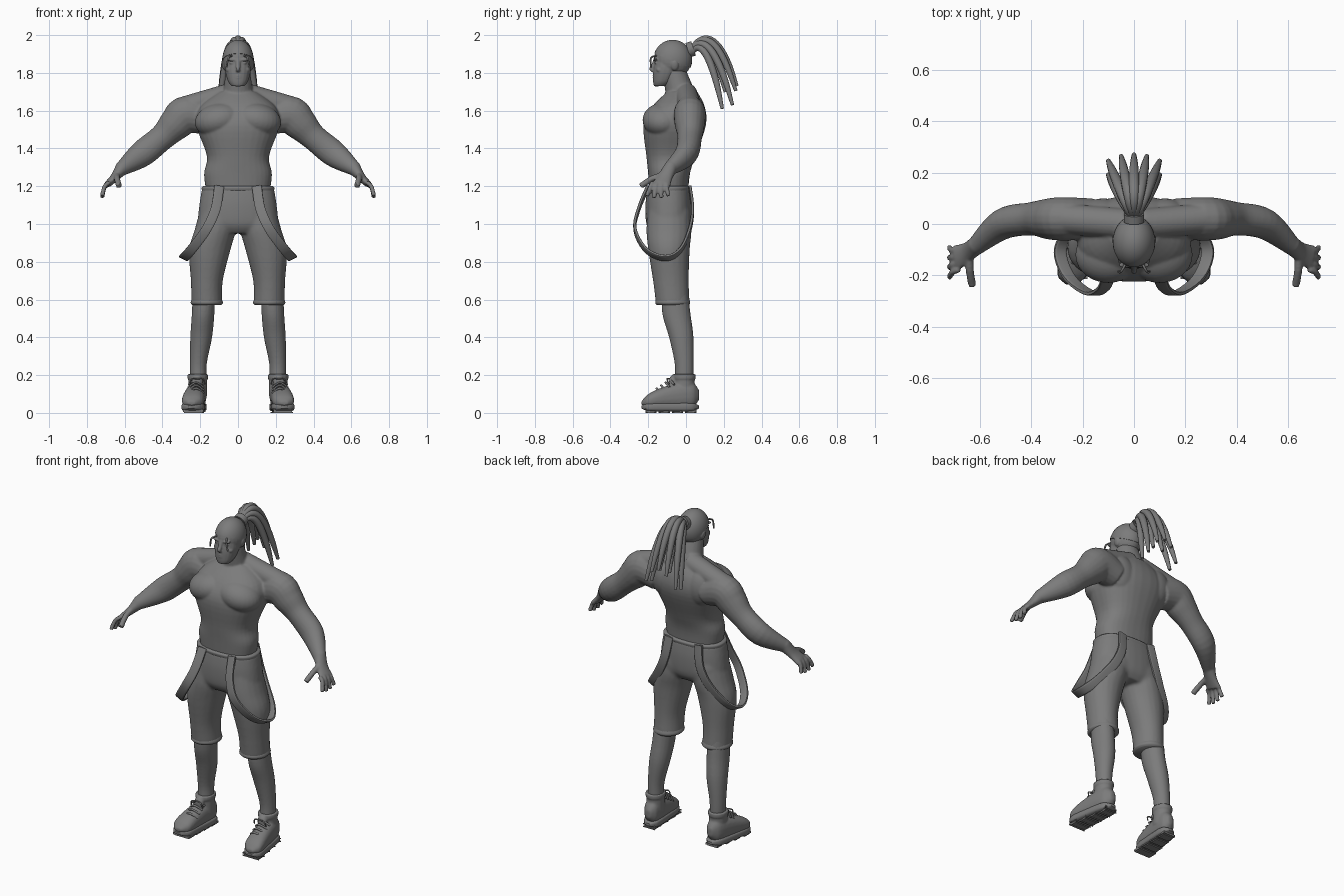
import bpy, bmesh, math
from mathutils import Vector, Matrix

if "Cube" in bpy.data.objects:
    bpy.data.objects.remove(bpy.data.objects["Cube"])

GREY = (0.2, 0.2, 0.2, 1)
grey = bpy.data.materials.new("plain grey")
grey.use_nodes = True
grey.diffuse_color = GREY
grey.node_tree.nodes["Principled BSDF"].inputs["Base Color"].default_value = GREY

X, Y, Z = Matrix.Identity(3)
LEFT, RIGHT = 1, -1
SIDES = (LEFT, RIGHT)


def spline(keys, steps):
    """Smooth interpolation of keys (x, y, z, radius a, radius b)."""
    keys = [Vector(key) for key in keys]
    result = []
    for i, (start, end) in enumerate(zip(keys, keys[1:])):
        before = keys[max(i - 1, 0)]
        after = keys[min(i + 2, len(keys) - 1)]
        leave, arrive = (end - before) / 2, (after - start) / 2
        for j in range(steps):
            t = j / steps
            ease = t * t * (3 - 2 * t)
            bend = leave * t * (1 - t) ** 2 - arrive * t * t * (1 - t)
            result.append(start.lerp(end, ease) + bend)
    return result + [keys[-1]]


def superellipse(value, power):
    return math.copysign(abs(value) ** (2 / power), value)


def sweep(bm, keys, side=LEFT, axis=None, wide=X, power=2, sides=20, steps=5):
    """Skin rings along a path; a given axis keeps every ring in one direction."""
    points = spline(keys, steps)
    rings = []
    for i, point in enumerate(points):
        ahead, behind = points[min(i + 1, len(points) - 1)], points[max(i - 1, 0)]
        along = axis or (ahead - behind).to_3d().normalized()
        across = (wide - along * wide.dot(along)).normalized()
        over = along.cross(across)
        ring = []
        for j in range(sides):
            angle = math.tau * (j + 0.5) / sides
            place = point.to_3d()
            place += across * point[3] * superellipse(math.cos(angle), power)
            place += over * point[4] * superellipse(math.sin(angle), power)
            ring.append(bm.verts.new((place.x * side, place.y, place.z)))
        rings.append(ring)
    for ring, following in zip(rings, rings[1:]):
        for j in range(sides):
            k = (j + 1) % sides
            bm.faces.new((ring[j], ring[k], following[k], following[j]))
    bm.faces.new(reversed(rings[0]))
    bm.faces.new(rings[-1])


def tube(bm, points, radius, depth=None, **options):
    sweep(bm, [(*point, radius, depth or radius) for point in points], **options)


def ball(bm, centre, size, side=LEFT, tilt=0):
    x, y, z = centre
    matrix = (Matrix.Translation((x * side, y, z)) @ Matrix.Rotation(tilt * side, 4, "Y")
              @ Matrix.Diagonal((*size, 1)))
    bmesh.ops.create_uvsphere(bm, u_segments=28, v_segments=18, radius=1, matrix=matrix)


def finish(name, bm, voxel=None, soften_steps=4):
    bmesh.ops.recalc_face_normals(bm, faces=bm.faces[:])
    mesh = bpy.data.meshes.new(name)
    bm.to_mesh(mesh)
    bm.free()
    mesh.materials.append(grey)
    part = bpy.data.objects.new(name, mesh)
    bpy.context.collection.objects.link(part)
    bpy.ops.object.select_all(action="DESELECT")
    part.select_set(True)
    bpy.context.view_layer.objects.active = part
    bpy.ops.object.shade_smooth_by_angle(angle=math.radians(45))
    if voxel:  # fuse overlapping volumes into one skin
        fuse = part.modifiers.new("fuse", "REMESH")
        fuse.mode, fuse.voxel_size, fuse.use_smooth_shade = "VOXEL", voxel, True
        soften = part.modifiers.new("soften", "SMOOTH")
        soften.factor, soften.iterations = 0.5, soften_steps


# Torso and neck
body = bmesh.new()
sweep(body, [(0, -.09, 1.13, .16, .1), (0, -.09, 1.26, .18, .11), (0, -.08, 1.36, .165, .13),
             (0, -.06, 1.52, .22, .165), (0, -.04, 1.62, .2, .14), (0, -.02, 1.7, .1, .08)],
      axis=Z, power=2.4, sides=32)
sweep(body, [(0, 0, 1.6, .1, .1), (0, -.03, 1.7, .08, .08), (0, -.07, 1.84, .06, .06)], axis=Z)

for side in SIDES:
    # Chest, shoulder blade and shoulder muscles
    ball(body, (.1, -.12, 1.55), (.13, .11, .09), side, tilt=.2)
    ball(body, (.12, .02, 1.57), (.1, .08, .12), side, tilt=.2)
    tube(body, [(.03, 0, 1.69), (.27, .02, 1.62)], .06, side=side, wide=Y)
    # Arm from shoulder to wrist
    sweep(body, [(.16, .02, 1.55, .08, .08), (.27, .02, 1.58, .085, .1), (.33, .02, 1.53, .08, .09),
                 (.4, .02, 1.46, .065, .07), (.51, 0, 1.37, .06, .07), (.62, -.09, 1.29, .035, .037)],
          side, wide=Y)
    # Palm, fingers and thumb
    sweep(body, [(.61, -.08, 1.3, .036, .04), (.65, -.11, 1.25, .04, .024), (.69, -.13, 1.21, .05, .018)],
          side, wide=Y)
    for i in range(4):
        spread = i - 1.5
        y, low = -.135 + spread * .028, 1.133 + abs(spread) * .01
        tip = y + spread * .01 - .015
        tube(body, [(.68, y, 1.22), (.705, y - .01, 1.2), (.72, tip, low)], .012, side=side, wide=Y)
    tube(body, [(.64, -.12, 1.26), (.64, -.18, 1.24), (.63, -.24, 1.2)], .016, side=side)
    # Lower leg
    sweep(body, [(.18, -.06, .64, .06, .07), (.185, -.05, .52, .06, .075), (.195, -.025, .4, .058, .065),
                 (.21, -.01, .26, .045, .05), (.21, -.01, .16, .044, .05)], side, axis=Z)
finish("body", body, voxel=.006, soften_steps=6)

# Head with jaw, nose, lips, chin, brow, cheeks and ears
head = bmesh.new()
crown = Vector((0, -.07, 1.87))
ball(head, crown, (.08, .1, .1))
sweep(head, [(0, -.135, 1.73, .035, .035), (0, -.12, 1.76, .055, .055), (0, -.1, 1.83, .07, .072),
             (0, -.09, 1.93, .06, .06)], axis=Z, power=2.2)
tube(head, [(0, -.16, 1.88), (0, -.175, 1.84), (0, -.185, 1.82), (0, -.17, 1.81)], .012, .009)
for z in (1.785, 1.775):
    ball(head, (0, -.168, z), (.022, .009, .006))
ball(head, (0, -.155, 1.742), (.025, .016, .015))
for side in SIDES:
    ball(head, (.03, -.16, 1.87), (.03, .012, .008), side, tilt=-.1)
    ball(head, (.03, -.157, 1.853), (.016, .01, .008), side)
    ball(head, (.04, -.14, 1.82), (.025, .02, .016), side, tilt=.4)
    ball(head, (.075, -.06, 1.84), (.01, .02, .028), side, tilt=.2)
finish("head", head, voxel=.004)

# Close hair cap, cut along the hairline
cap = bmesh.new()
ball(cap, crown, (.083, .103, .105))
bmesh.ops.bisect_plane(cap, geom=cap.verts[:] + cap.edges[:] + cap.faces[:], clear_inner=True,
                       plane_co=(0, -.16, 1.9), plane_no=(0, .4, 1))
bmesh.ops.holes_fill(cap, edges=[edge for edge in cap.edges if edge.is_boundary])
finish("hair_cap", cap)

# Band at the root of the ponytail
band = bmesh.new()
tube(band, [(0, .01, 1.92), (0, .04, 1.93)], .04)
finish("hair_band", band)

# Two layers of locks that arch back and fall in a fan
locks = bmesh.new()
for count, reach, root in ((5, .24, 1.93), (4, .18, 1.91)):
    for i in range(count):
        fan = 2 * i / (count - 1) - 1
        keys = []
        for step in range(8):
            t = step / 7
            thick = .014 + .025 * t * (1 - t) - .005 * t ** 8
            keys.append((fan * (.01 + .09 * t), .03 + t * reach * (1 - .1 * fan * fan),
                         root + (.32 - .1 * fan * fan) * t - .52 * t * t, thick, thick))
        sweep(locks, keys, sides=12)
finish("ponytail_locks", locks)

# Thin loose locks beside the brow
strands = bmesh.new()
for side in SIDES:
    tube(strands, [(.03, -.15, 1.89), (.05, -.185, 1.88), (.06, -.185, 1.83)], .005,
         side=side, sides=8)
finish("brow_locks", strands)

# Knee-length trousers: hips, seat and legs
trousers = bmesh.new()
waist = Vector((0, -.09, 1.19))
sweep(trousers, [(*waist, .19, .115), (0, -.09, 1.1, .205, .125), (0, -.09, 1, .21, .12),
                 (0, -.09, .95, .17, .09)], axis=Z, power=2.3, sides=32)
for side in SIDES:
    ball(trousers, (.09, -.04, 1.03), (.1, .07, .11), side)
    sweep(trousers, [(.1, -.09, 1.08, .1, .11), (.12, -.09, .97, .11, .12), (.15, -.09, .86, .11, .11),
                     (.165, -.08, .7, .085, .095), (.165, -.07, .58, .082, .09)], side, axis=Z)
finish("trousers", trousers, voxel=.008, soften_steps=8)

# Waistband and rolled hems
bands = bmesh.new()
sweep(bands, [(*(waist - Z * .03), .188, .11), (*waist, .193, .12), (*(waist + Z * .01), .186, .113)],
      axis=Z, power=2.3, sides=40)
for side in SIDES:
    sweep(bands, [(.165, -.07, .57, .076, .083), (.165, -.07, .585, .086, .093),
                  (.165, -.07, .62, .07, .08)], side, axis=Z, sides=32)
finish("trouser_bands", bands)

# Brace straps hanging outward from front waist to back waist
straps = bmesh.new()
for side in SIDES:
    loop = [(-.2, 1.2), (-.25, 1.08), (-.27, .97), (-.21, .86), (-.11, .82),
            (-.03, .86), (.02, .97), (.035, 1.08), (.02, 1.2)]
    tube(straps, [(.1 + 1.3 * (1.2 - z) ** 2, y, z) for y, z in loop], .026, .008,
         side=side, wide=2 * X + Z, power=6, sides=12)
finish("brace_straps", straps)


def foot_keys(base, top, width):
    """Rings from heel to toe under a sloping top, rounded at both ends."""
    keys = []
    for step in range(13):
        t = step / 12
        ends = max(1 - (2 * t - 1) ** 6, .1) ** 0.5
        half = (top(t) - base) / 2
        keys.append((.21 + .035 * t, .07 - .305 * t, base + half, (width + .015 * t) * ends, half * ends))
    return keys


# Shoe uppers with an ankle tube, padded collar and tongue
uppers = bmesh.new()
ankle = Vector((.213, -.01, .19))
for side in SIDES:
    sweep(uppers, foot_keys(.02, lambda t: .17 - .085 * t * t, .048), side, axis=Y, power=2.4, steps=2)
    tube(uppers, [ankle - Z * .1, ankle], .05, .056, side=side, axis=Z)
    tube(uppers, [ankle - Z * .01, ankle + Z * .015], .055, .062, side=side, axis=Z)
    ball(uppers, (.215, -.07, .165), (.03, .02, .035), side)
finish("shoe_uppers", uppers, voxel=.006)

# Soles with shallow tread blocks
soles = bmesh.new()
for side in SIDES:
    sweep(soles, foot_keys(.007, lambda t: .055, .05), side, axis=Y, power=4, steps=2)
    for i in range(4):
        place = Matrix.Translation(((.213 + i * .008) * side, .025 - i * .07, .012))
        shape = Matrix.Diagonal((.08 + i * .01, .06, .024, 1))
        bmesh.ops.create_cube(soles, size=1, matrix=place @ shape)
    bmesh.ops.bevel(soles, geom=[edge for edge in soles.edges if edge.calc_length() > .055],
                    offset=.006, segments=2, affect="EDGES")
finish("shoe_soles", soles)

# Laces crossing the instep, with a bow
laces = bmesh.new()
for side in SIDES:
    for i in range(4):
        middle = Vector((.222, -.155 + .024 * i, .13 + .015 * i))
        end = Vector((.04, .02, -.025))
        tube(laces, [middle + end - 2 * X * end.x, middle, middle + end], .006, side=side, wide=Y, sides=8)
    for bow in SIDES:
        tube(laces, [(.215, -.09, .18), (.215 + bow * .03, -.1, .18), (.215 + bow * .04, -.09, .15)],
             .004, side=side, wide=Y, sides=8)
finish("shoe_laces", laces)
